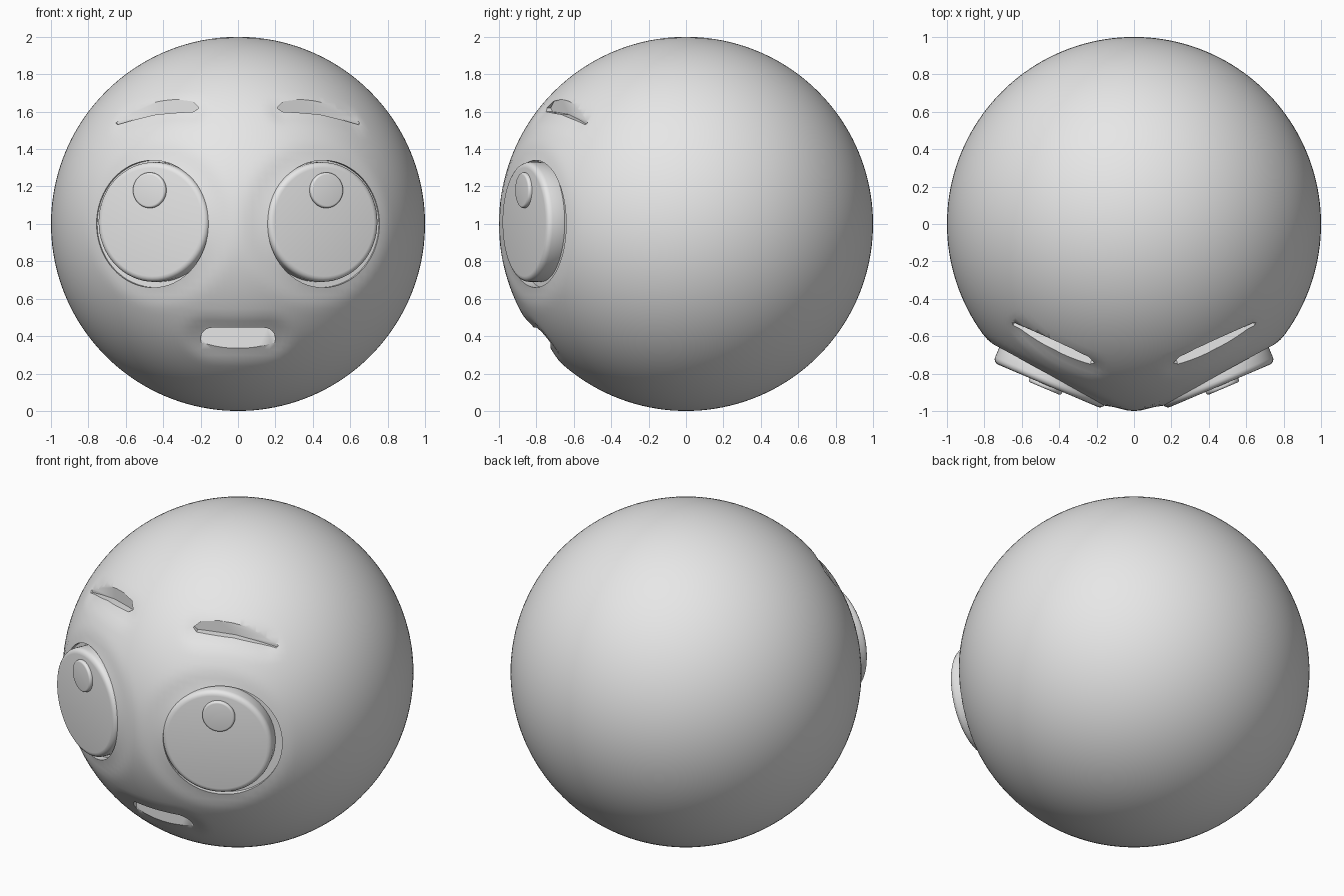
import bpy, bmesh
from math import sin, cos, pi, radians, hypot
from mathutils import Matrix, Vector

cube = bpy.data.objects.get("Cube")
if cube:
    bpy.data.objects.remove(cube, do_unlink=True)

GREY = (0.8, 0.8, 0.8, 1)
grey = bpy.data.materials.new("plain_grey")
grey.use_nodes = True
grey.diffuse_color = GREY
grey.node_tree.nodes["Principled BSDF"].inputs["Base Color"].default_value = GREY


def finish(name, bm):
    bmesh.ops.recalc_face_normals(bm, faces=bm.faces)
    mesh = bpy.data.meshes.new(name)
    bm.to_mesh(mesh)
    bm.free()
    mesh.materials.append(grey)
    ob = bpy.data.objects.new(name, mesh)
    bpy.context.collection.objects.link(ob)
    return ob


def activate(ob):
    bpy.ops.object.select_all(action='DESELECT')
    ob.select_set(True)
    bpy.context.view_layer.objects.active = ob


def smooth(ob, angle=35):
    activate(ob)
    bpy.ops.object.shade_smooth_by_angle(angle=radians(angle))


def prism(name, outline, centre, turn, back, front):
    """Extrude an outline along a horizontal axis turned away from the front."""
    t = radians(turn)
    frame = Matrix(((cos(t), 0, sin(t)), (sin(t), 0, -cos(t)), (0, 1, 0))).to_4x4()
    frame = Matrix.Translation(centre) @ frame
    bm = bmesh.new()
    face = bm.faces.new([bm.verts.new((x, y, back)) for x, y in outline])
    new = bmesh.ops.extrude_face_region(bm, geom=[face])["geom"]
    for v in new:
        if isinstance(v, bmesh.types.BMVert):
            v.co.z = front
    bm.transform(frame)
    return finish(name, bm)


def circle(r, n=64):
    return [(r * cos(2 * pi * i / n), r * sin(2 * pi * i / n)) for i in range(n)]


def disc(name, r, centre, turn, back, front, bevel):
    ob = prism(name, circle(r), centre, turn, back, front)
    mod = ob.modifiers.new("round_edge", 'BEVEL')
    mod.width = bevel
    mod.segments = 4
    mod.limit_method = 'ANGLE'
    activate(ob)
    bpy.ops.object.modifier_apply(modifier=mod.name)
    smooth(ob)
    return ob


# Head: a fine sphere, softly sunk around each carved feature
bm = bmesh.new()
bmesh.ops.create_uvsphere(bm, u_segments=160, v_segments=80, radius=1)
dips = [(Vector((-0.15, -0.78, -0.62)), Vector((0.15, -0.78, -0.62)), 0.05, 0.17, 0.018)]
for s in (1, -1):
    eye = Vector((s * 0.45, -0.89, 0))
    dips.append((eye, eye, 0.34, 0.46, 0.016))
    dips.append((Vector((s * 0.24, -0.76, 0.6)), Vector((s * 0.6, -0.58, 0.56)), 0.02, 0.1, 0.012))
for v in bm.verts:
    sink = 0
    for a, b, inner, outer, depth in dips:
        ab = b - a
        k = max(0, min(1, (v.co - a).dot(ab) / ab.length_squared)) if ab.length else 0
        f = max(0, min(1, (outer - (v.co - a - ab * k).length) / (outer - inner)))
        sink = max(sink, depth * f * f * (3 - 2 * f))
    v.co *= 1 - sink
bm.transform(Matrix.Translation((0, 0, 1)))
head = finish("head", bm)

# Cutters: eye sockets, arched brows and a rounded mouth slot
BROW = [(-0.22, 0.02), (-0.18, 0.055), (-0.09, 0.066), (0, 0.057), (0.08, 0.036),
        (0.16, -0.003), (0.23, -0.06), (0.22, -0.07), (0.13, -0.045), (0, -0.015),
        (-0.12, -0.005), (-0.2, 0)]
cutters = []
for s in (1, -1):
    cutters.append(prism("socket_cutter", circle(0.34), (s * 0.44, -0.765, 1), s * 23, 0, 0.5))
    brow = [(s * x / cos(radians(24)), z) for x, z in BROW]
    cutters.append(prism("brow_cutter", brow, (s * 0.42, -0.625, 1.6), s * 24, 0, 0.4))
slot = []
for side in (1, -1):
    for i in range(13):
        a = pi * i / 12 - pi / 2
        slot.append((side * (0.14 + 0.06 * cos(a)), side * 0.06 * sin(a)))
cutters.append(prism("mouth_cutter", slot, (0, -0.725, 0.385), 0, 0, 0.4))

for cutter in cutters:
    cutter.hide_render = True
    mod = head.modifiers.new("carve", 'BOOLEAN')
    mod.operation = 'DIFFERENCE'
    mod.solver = 'EXACT'
    mod.object = cutter
    activate(head)
    bpy.ops.object.modifier_apply(modifier=mod.name)
    bpy.data.objects.remove(cutter, do_unlink=True)
smooth(head)

# Eyes: a rounded disc in each socket with a small raised pupil
for s, side in ((1, "left"), (-1, "right")):
    t = radians(23)
    face = Vector((s * 0.46, -0.865, 1.01))
    disc(side + "_eye", 0.32, face, s * 23, -0.125, 0, 0.03)
    pupil = face + Vector((s * 0.01, s * 0.01 * s * sin(t), 0.17))
    disc(side + "_pupil", 0.095, pupil, s * 23, -0.02, 0.02, 0.012)
